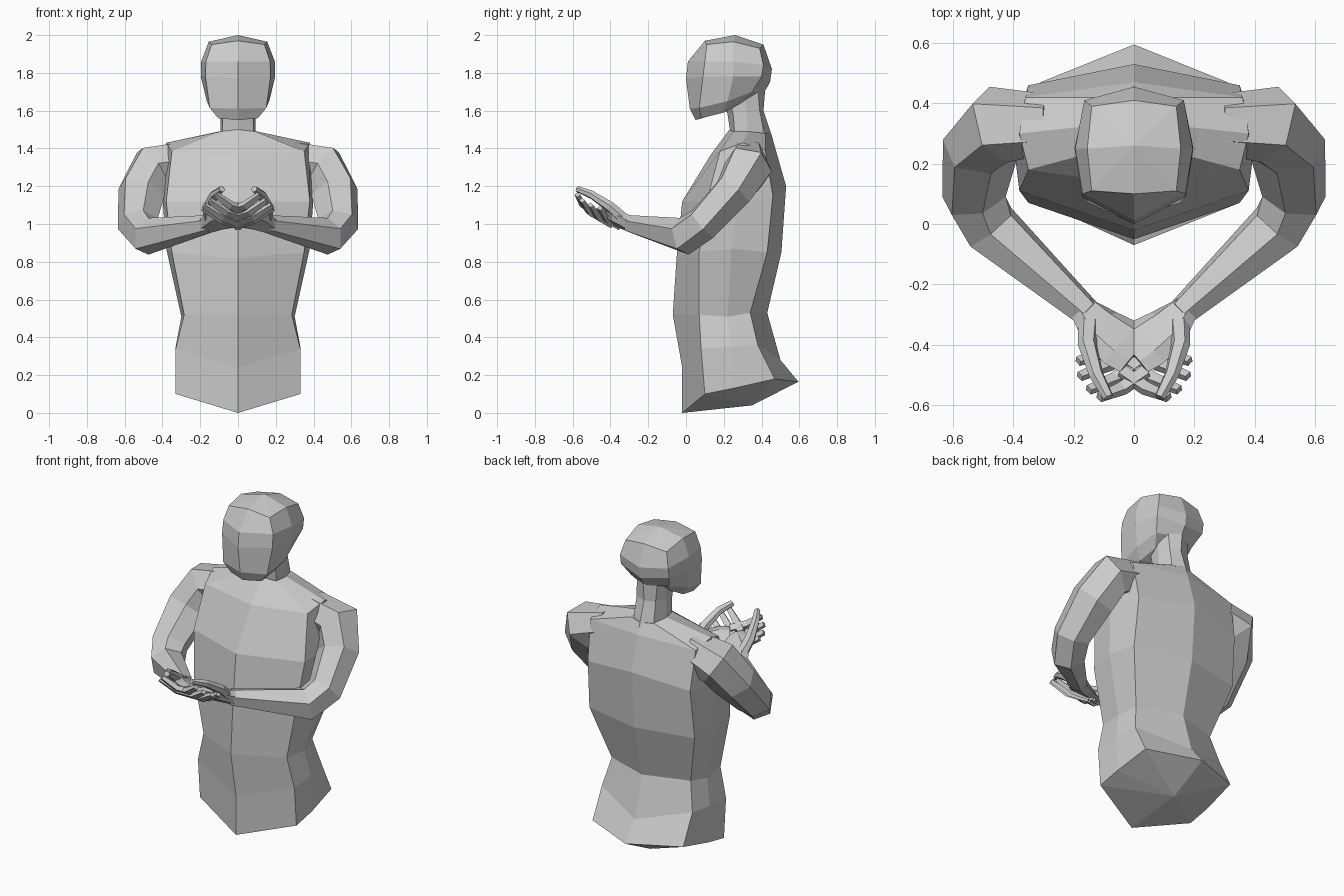
import bpy, bmesh
from mathutils import Vector

clay = bpy.data.materials.new("light_grey")
clay.diffuse_color = (0.6, 0.6, 0.6, 1)


def finish(bm, name, mirror=False):
    bmesh.ops.recalc_face_normals(bm, faces=bm.faces[:])
    me = bpy.data.meshes.new(name)
    bm.to_mesh(me)
    bm.free()
    me.materials.append(clay)
    ob = bpy.data.objects.new(name, me)
    bpy.context.collection.objects.link(ob)
    if mirror:
        ob.modifiers.new("Mirror", 'MIRROR').use_mirror_merge = False
    return ob


def skin(bm, rings, start=None, end=None):
    """Bridge closed rings with quads; fan or flat caps at both ends."""
    vs = [[bm.verts.new(p) for p in r] for r in rings]
    n = len(vs[0])
    for a, b in zip(vs, vs[1:]):
        for i in range(n):
            bm.faces.new((a[i], a[(i + 1) % n], b[(i + 1) % n], b[i]))
    for ring, tip in ((vs[0], start), (vs[-1], end)):
        if tip is None:
            bm.faces.new(ring)
        else:
            t = bm.verts.new(tip)
            for i in range(n):
                bm.faces.new((ring[i], ring[(i + 1) % n], t))


def body(name, halves, start=None, end=None):
    """Each half ring: front centre, front corner, side, back corner, back centre."""
    rings = [h + [(-x, y, z) for x, y, z in h[-2:0:-1]] for h in halves]
    bm = bmesh.new()
    skin(bm, rings, start, end)
    return finish(bm, name)


def limb(bm, path, side, shape):
    """Sweep a cross-section along (point, half width, half height) stations."""
    pts = [Vector(p[0]) for p in path]
    rings = []
    side = Vector(side)
    for i, (p, w, h) in enumerate(path):
        d1 = (pts[i] - pts[i - 1]).normalized() if i else Vector()
        d2 = (pts[i + 1] - pts[i]).normalized() if i < len(pts) - 1 else Vector()
        t = (d1 + d2).normalized()
        side = (side - t * side.dot(t)).normalized()
        up = side.cross(t)
        rings.append([pts[i] + side * w * a + up * h * b for a, b in shape])
    skin(bm, rings)


HEX = [(1, 0), (.55, .95), (-.55, .95), (-1, 0), (-.55, -.95), (.55, -.95)]
BOX = [(1, .8), (-1, .8), (-1, -.8), (1, -.8)]

# Torso, hips up to the neck base
body("torso", [
    [(0, -.02, 0), (.33, .10, .10), (.33, .25, .13), (.31, .47, .18), (0, .595, .165)],
    [(0, -.02, .24), (.33, .08, .34), (.33, .24, .35), (.31, .38, .36), (0, .50, .28)],
    [(0, -.07, .52), (.285, .07, .52), (.30, .22, .51), (.27, .34, .53), (0, .43, .53)],
    [(0, -.05, .82), (.35, .07, .85), (.38, .24, .87), (.36, .43, .85), (0, .505, .85)],
    [(0, -.02, 1.12), (.38, .11, 1.12), (.40, .27, 1.14), (.35, .46, 1.15), (0, .53, 1.2)],
    [(0, .13, 1.365), (.35, .18, 1.385), (.38, .30, 1.43), (.36, .42, 1.39), (0, .47, 1.41)],
    [(0, .23, 1.50), (.09, .25, 1.49), (.10, .33, 1.49), (.08, .42, 1.48), (0, .45, 1.48)],
], start=(0, .35, .04))

# Neck leaning forward into the skull
body("neck", [
    [(0, .24, 1.45), (.085, .26, 1.45), (.095, .33, 1.45), (.07, .42, 1.45), (0, .46, 1.45)],
    [(0, .22, 1.58), (.08, .25, 1.58), (.09, .32, 1.60), (.065, .39, 1.60), (0, .41, 1.60)],
    [(0, .20, 1.66), (.08, .23, 1.66), (.09, .31, 1.70), (.07, .38, 1.72), (0, .42, 1.72)],
])

# Head from jaw to crown
body("head", [
    [(0, .05, 1.55), (.105, .08, 1.56), (.12, .20, 1.59), (.09, .29, 1.64), (0, .34, 1.67)],
    [(0, .02, 1.61), (.15, .07, 1.615), (.165, .22, 1.65), (.13, .35, 1.70), (0, .41, 1.69)],
    [(0, 0, 1.77), (.172, .09, 1.78), (.197, .25, 1.78), (.165, .40, 1.78), (0, .445, 1.75)],
    [(0, .01, 1.86), (.17, .10, 1.86), (.195, .25, 1.86), (.165, .41, 1.84), (0, .455, 1.82)],
    [(0, .10, 1.97), (.14, .11, 1.95), (.155, .25, 1.965), (.14, .39, 1.93), (0, .41, 1.95)],
], start=(0, .22, 1.60), end=(0, .26, 2.0))

# Arm: shoulder, upper arm, elbow, forearm, wrist
bm = bmesh.new()
limb(bm, [((.28, .33, 1.34), .10, .10), ((.45, .33, 1.30), .13, .12),
          ((.51, .25, 1.17), .105, .12), ((.53, .09, 1.00), .095, .10),
          ((.475, -.01, .935), .10, .09), ((.155, -.295, 1.0), .048, .045)],
     (0, 1, 0), HEX)
finish(bm, "arm", True)

# Cupped palm reaching towards the centre
bm = bmesh.new()
limb(bm, [((.17, -.28, .995), .05, .04), ((.11, -.345, 1.02), .085, .035),
          ((.04, -.395, 1.035), .10, .028), ((-.005, -.43, 1.04), .09, .022)],
     (.55, -.62, .45), HEX)
finish(bm, "palm", True)

# Four fingers curling up past the other hand
bm = bmesh.new()
for base, tip in [((.02, -.36, .99), (-.185, -.455, 1.085)),
                  ((.02, -.40, 1.0), (-.18, -.505, 1.10)),
                  ((.03, -.45, 1.03), (-.15, -.55, 1.125)),
                  ((.04, -.49, 1.07), (-.115, -.575, 1.155))]:
    mid = (Vector(base) + Vector(tip)) / 2 + Vector((0, -.012, -.015))
    limb(bm, [(base, .02, .018), (mid, .019, .017), (tip, .013, .013)],
         (.3, -.6, .5), BOX)
finish(bm, "fingers", True)

# Thumb along the outer rim of the cup
bm = bmesh.new()
limb(bm, [((.15, -.31, 1.01), .035, .03), ((.155, -.40, 1.09), .032, .026),
          ((.125, -.50, 1.155), .025, .02), ((.085, -.575, 1.185), .018, .015)],
     (1, 0, .2), HEX)
finish(bm, "thumb", True)
